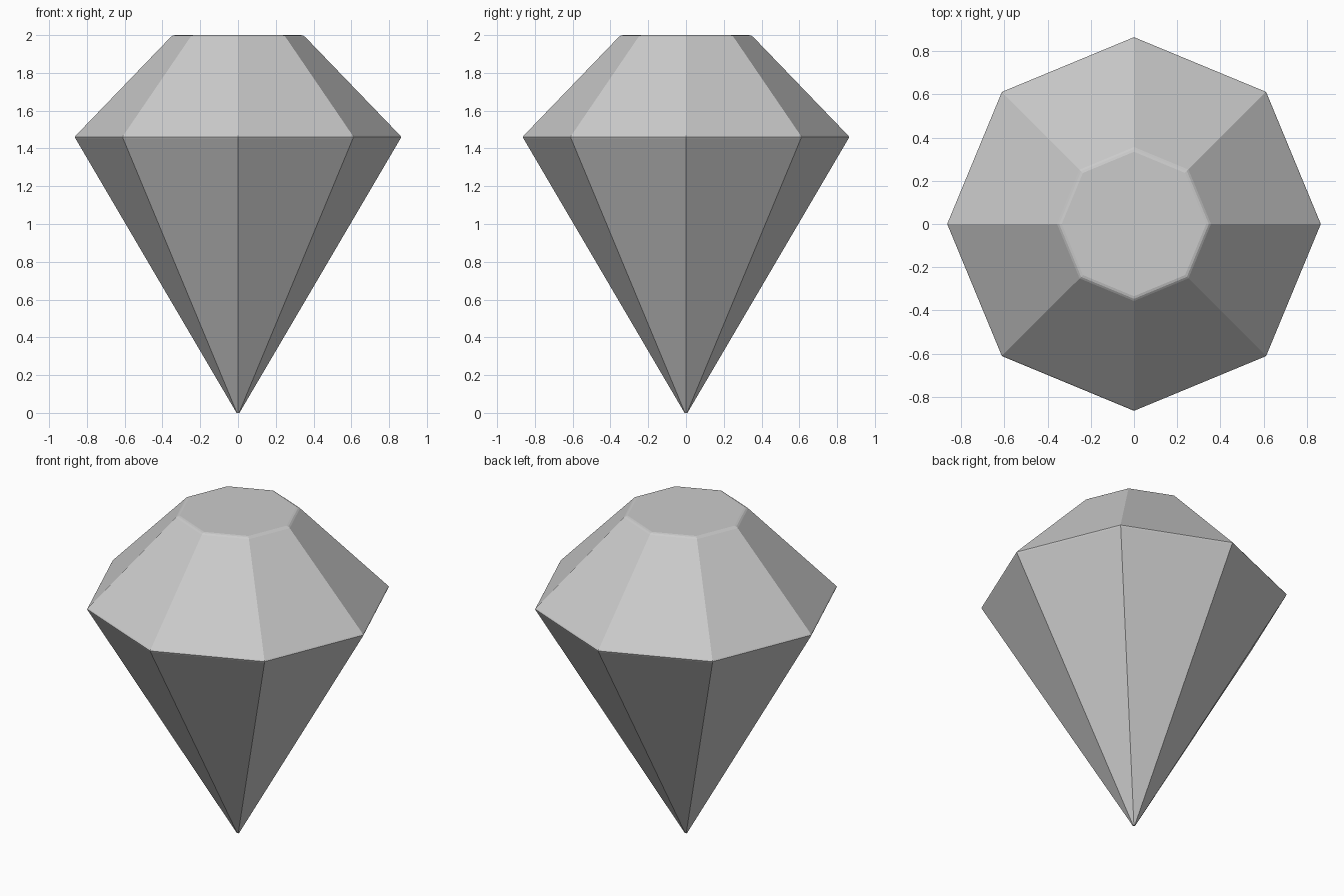
import bpy, bmesh, math

if "Cube" in bpy.data.objects:
    bpy.data.objects.remove(bpy.data.objects["Cube"])

SIDES = 8
# radius, height: softened tip, pavilion, girdle, crown, softened table edge
PROFILE = [(0.008, 0.0), (0.014, 0.011), (0.860, 1.452), (0.864, 1.461),
           (0.859, 1.468), (0.356, 1.990), (0.346, 1.997), (0.334, 2.0)]

bm = bmesh.new()
rings = []
for r, z in PROFILE:
    rings.append([bm.verts.new((r * math.cos(2 * math.pi * i / SIDES),
                                r * math.sin(2 * math.pi * i / SIDES), z))
                  for i in range(SIDES)])

# Facets between neighbouring rings
for low, high in zip(rings, rings[1:]):
    for i in range(SIDES):
        j = (i + 1) % SIDES
        bm.faces.new((low[i], low[j], high[j], high[i]))

# Tip and flat table on top
bm.faces.new(rings[0][::-1])
bm.faces.new(rings[-1])
bmesh.ops.recalc_face_normals(bm, faces=bm.faces)

mesh = bpy.data.meshes.new("cut_gem")
bm.to_mesh(mesh)
bm.free()
gem = bpy.data.objects.new("cut_gem", mesh)
bpy.context.collection.objects.link(gem)
